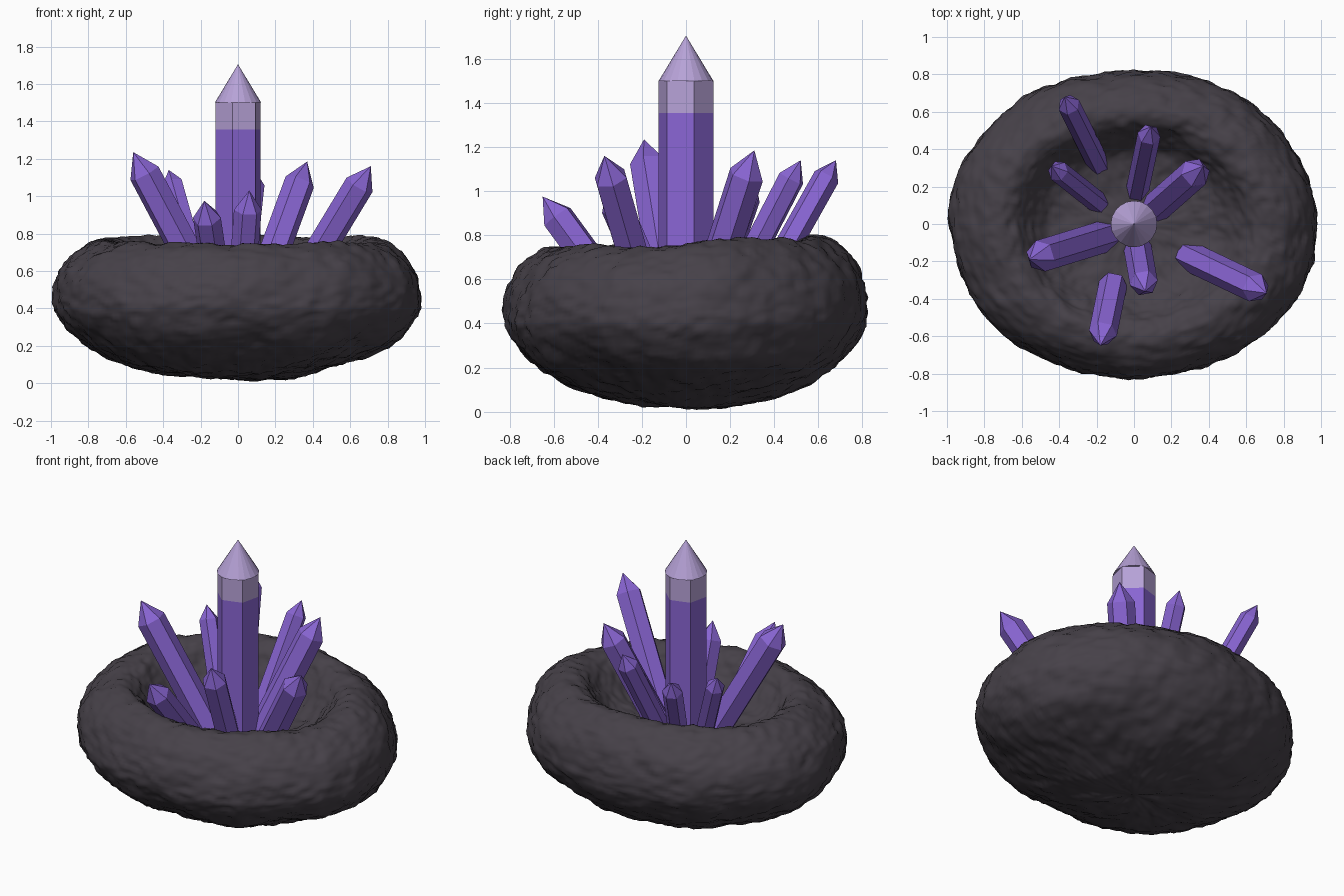
import bpy, bmesh, math
from mathutils import Vector, noise

if "Cube" in bpy.data.objects:
    bpy.data.objects.remove(bpy.data.objects["Cube"])


def make_material(name, rgb):
    mat = bpy.data.materials.new(name)
    mat.use_nodes = True
    mat.diffuse_color = (*rgb, 1)
    shader = mat.node_tree.nodes["Principled BSDF"]
    shader.inputs["Base Color"].default_value = (*rgb, 1)
    shader.inputs["Roughness"].default_value = 0.7
    return mat


stone = make_material("dark stone", (0.062, 0.053, 0.066))
purple = make_material("purple crystal", (0.25, 0.13, 0.65))
lilac = make_material("pale lilac crystal", (0.47, 0.36, 0.68))


def finish(bm, name, *mats):
    bmesh.ops.recalc_face_normals(bm, faces=bm.faces)
    mesh = bpy.data.meshes.new(name)
    bm.to_mesh(mesh)
    bm.free()
    for mat in mats:
        mesh.materials.append(mat)
    obj = bpy.data.objects.new(name, mesh)
    bpy.context.collection.objects.link(obj)
    return obj


def skin_rings(bm, rings):
    """Join rings of vertices; a ring of one vertex closes the end."""
    for low, high in zip(rings, rings[1:]):
        n = max(len(low), len(high))
        for i in range(n):
            j = (i + 1) % n
            if len(low) == 1:
                bm.faces.new((low[0], high[j], high[i]))
            elif len(high) == 1:
                bm.faces.new((low[i], low[j], high[0]))
            else:
                bm.faces.new((low[i], low[j], high[j], high[i]))


def smooth_path(points, steps):
    """Catmull-Rom curve through the points."""
    pts = [Vector(p) for p in points]
    pts = [2 * pts[0] - pts[1]] + pts + [2 * pts[-1] - pts[-2]]
    path = []
    for a, b, c, d in zip(pts, pts[1:], pts[2:], pts[3:]):
        for s in range(steps):
            t = s / steps
            path.append(0.5 * (2 * b + (c - a) * t + (2 * a - 5 * b + 4 * c - d) * t ** 2
                               + (3 * b - a - 3 * c + d) * t ** 3))
    return path + [pts[-2]]


# Rock bowl: revolved oval profile, roughened with noise
PROFILE = [(0, 0.02), (0.3, 0.035), (0.6, 0.105), (0.83, 0.22), (0.96, 0.36), (0.985, 0.48),
           (0.95, 0.61), (0.86, 0.71), (0.74, 0.765), (0.64, 0.74), (0.56, 0.65),
           (0.45, 0.55), (0.28, 0.505), (0, 0.495)]
SEGMENTS = 200

bm = bmesh.new()
rings = []
for r, z in smooth_path(PROFILE, 8):
    count = 1 if r < 0.001 else SEGMENTS
    ring = []
    for i in range(count):
        a = math.tau * i / SEGMENTS
        ring.append(bm.verts.new((r * math.cos(a), 0.835 * r * math.sin(a),
                                  z + 0.04 * z * math.sin(a) * r)))
    rings.append(ring)
skin_rings(bm, rings)
bmesh.ops.recalc_face_normals(bm, faces=bm.faces)
bm.normal_update()
for v in bm.verts:
    p = v.co.copy()
    bump = 0.022 * noise.noise(p * 2.5) + 0.012 * noise.noise(p * 8)
    bump += 0.011 * noise.noise(Vector((p.x * 18, p.y * 18, p.z * 26)))
    bump += 0.005 * noise.noise(p * 38)
    v.co += v.normal * bump
for f in bm.faces:
    f.smooth = True
finish(bm, "rock_bowl", stone)


def ring_at(bm, center, u, w, radius, sides, turn=0.0):
    angles = [turn + math.tau * i / sides for i in range(sides)]
    return [bm.verts.new(center + radius * (u * math.cos(a) + w * math.sin(a))) for a in angles]


# Leaning crystals: tip, point on the axis at the bowl floor, radius
CRYSTALS = {
    "back_right_tall_crystal": ((-0.37, 0.68, 1.14), (-0.19, 0.32, 0.5), 0.06),
    "back_crystal": ((0.09, 0.52, 1.14), (0.02, 0.19, 0.5), 0.062),
    "back_left_crystal": ((0.37, 0.31, 1.185), (0.12, 0.09, 0.5), 0.082),
    "back_right_short_crystal": ((-0.44, 0.31, 1.05), (-0.2, 0.12, 0.5), 0.058),
    "right_crystal": ((-0.56, -0.19, 1.235), (-0.17, -0.07, 0.5), 0.086),
    "front_crystal": ((0.06, -0.36, 1.03), (0.02, -0.13, 0.5), 0.075),
    "left_crystal": ((0.71, -0.37, 1.16), (0.31, -0.18, 0.5), 0.08),
    "front_right_crystal": ((-0.18, -0.65, 0.975), (-0.12, -0.36, 0.58), 0.076),
}
for name, (tip, base, radius) in CRYSTALS.items():
    tip, base = Vector(tip), Vector(base)
    axis = (tip - base).normalized()
    side = axis.cross(Vector((0, 0, 1))).normalized()
    up = side.cross(axis)
    bm = bmesh.new()
    foot = ring_at(bm, base - axis * 0.07, side, up, radius, 6)
    shoulder = ring_at(bm, tip - axis * radius * 1.5, side, up, radius, 6)
    bm.faces.new(foot)
    skin_rings(bm, [foot, shoulder, [bm.verts.new(tip)]])
    finish(bm, name, purple)

# Main crystal: hexagonal shaft with a pale upper band
X, Y = Vector((1, 0, 0)), Vector((0, 1, 0))
bm = bmesh.new()
levels = [ring_at(bm, Vector((0, 0, z)), X, Y, 0.127, 6, math.radians(17))
          for z in (0.42, 1.355, 1.5)]
bm.faces.new(levels[0])
bm.faces.new(levels[-1])
skin_rings(bm, levels)
for f in bm.faces:
    f.material_index = int(f.calc_center_median().z > 1.36)
finish(bm, "main_crystal_shaft", purple, lilac)

# Main crystal point: many-sided cone
bm = bmesh.new()
rim = ring_at(bm, Vector((0, 0, 1.5)), X, Y, 0.124, 20)
bm.faces.new(rim)
skin_rings(bm, [rim, [bm.verts.new((0, 0, 1.705))]])
finish(bm, "main_crystal_point", lilac)
